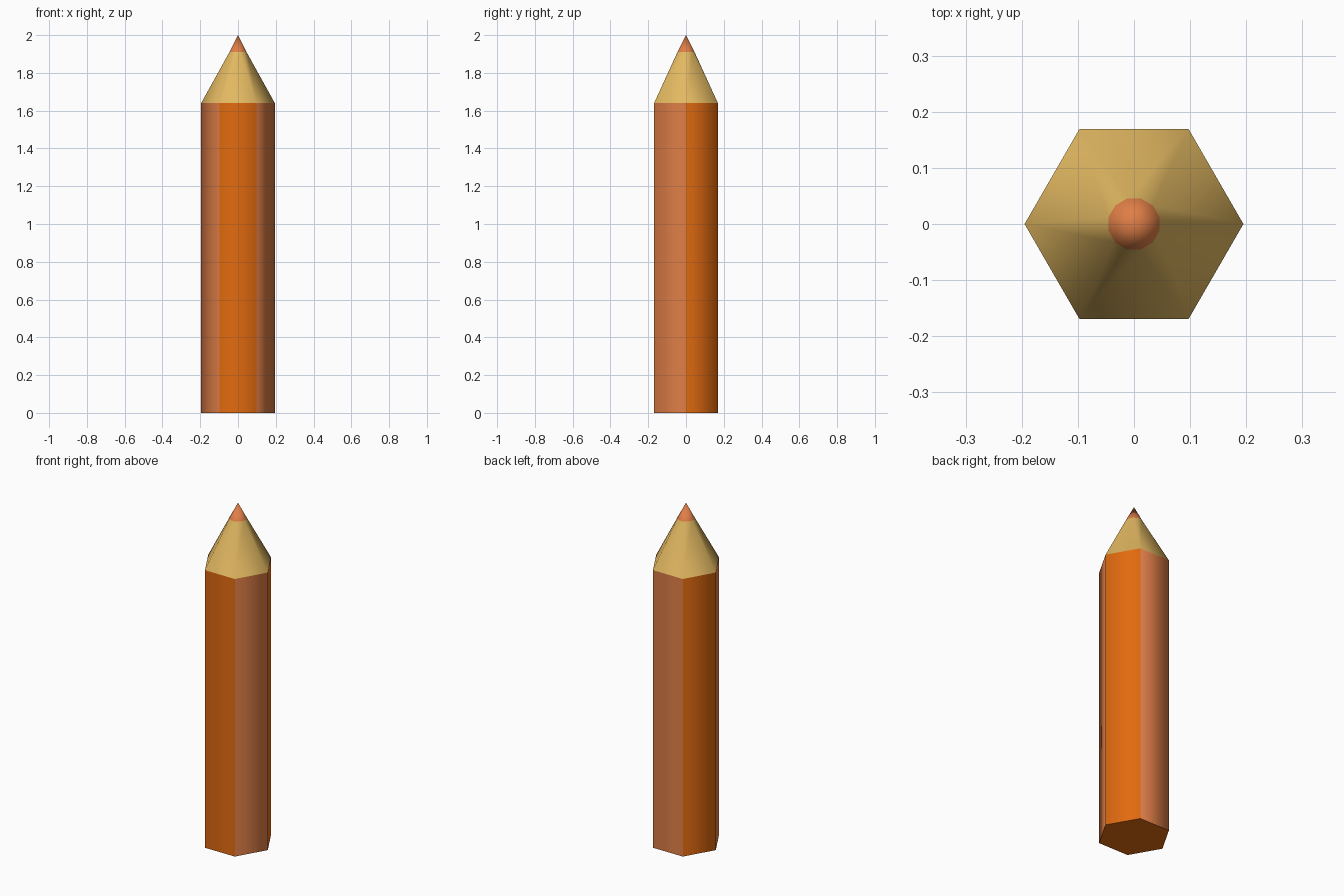
import bpy, bmesh, math

if "Cube" in bpy.data.objects:
    bpy.data.objects.remove(bpy.data.objects["Cube"])

R, SHOULDER, LEAD_Z, TOP, LEAD_R = 0.195, 1.64, 1.91, 2.0, 0.047


def material(name, rgb):
    m = bpy.data.materials.new(name)
    m.diffuse_color = (*rgb, 1)
    m.use_nodes = True
    m.node_tree.nodes["Principled BSDF"].inputs["Base Color"].default_value = m.diffuse_color
    return m


orange = material("deep orange", (0.76, 0.145, 0.005))
pale = material("pale orange", (0.74, 0.21, 0.062))
wood = material("bare wood", (0.76, 0.48, 0.12))


def ring(bm, n, radius, z, turn=0.0):
    return [bm.verts.new((radius * math.cos(turn + math.tau * i / n),
                          radius * math.sin(turn + math.tau * i / n), z)) for i in range(n)]


def finish(bm, name, mats):
    mesh = bpy.data.meshes.new(name)
    bm.to_mesh(mesh)
    bm.free()
    for m in mats:
        mesh.materials.append(m)
    ob = bpy.data.objects.new(name, mesh)
    bpy.context.collection.objects.link(ob)
    return ob


# Painted hexagonal shaft, sides alternate between two oranges
bm = bmesh.new()
low, high = ring(bm, 6, R, 0), ring(bm, 6, R, SHOULDER)
for i in range(6):
    j = (i + 1) % 6
    f = bm.faces.new((low[i], low[j], high[j], high[i]))
    f.material_index = i % 2
    f.smooth = True
base = bm.faces.new(low[::-1])
for e in base.edges:
    e.smooth = False   # crisp bottom rim
finish(bm, "shaft", [orange, pale])

# Sharpened wood, blending from the hexagon to the round lead
bm = bmesh.new()
hexa = ring(bm, 6, R, SHOULDER)
lead = ring(bm, 12, LEAD_R, LEAD_Z, math.radians(15))
for i in range(6):
    a, b = lead[2 * i], lead[2 * i + 1]
    bm.faces.new((hexa[i], hexa[(i + 1) % 6], b, a))
    bm.faces.new((hexa[i], a, lead[2 * i - 1]))
# Coloured lead tip
apex = bm.verts.new((0, 0, TOP))
for i in range(12):
    f = bm.faces.new((lead[i], lead[(i + 1) % 12], apex))
    f.material_index = 1
for f in bm.faces:
    f.smooth = True
finish(bm, "sharpened_point", [wood, pale])
